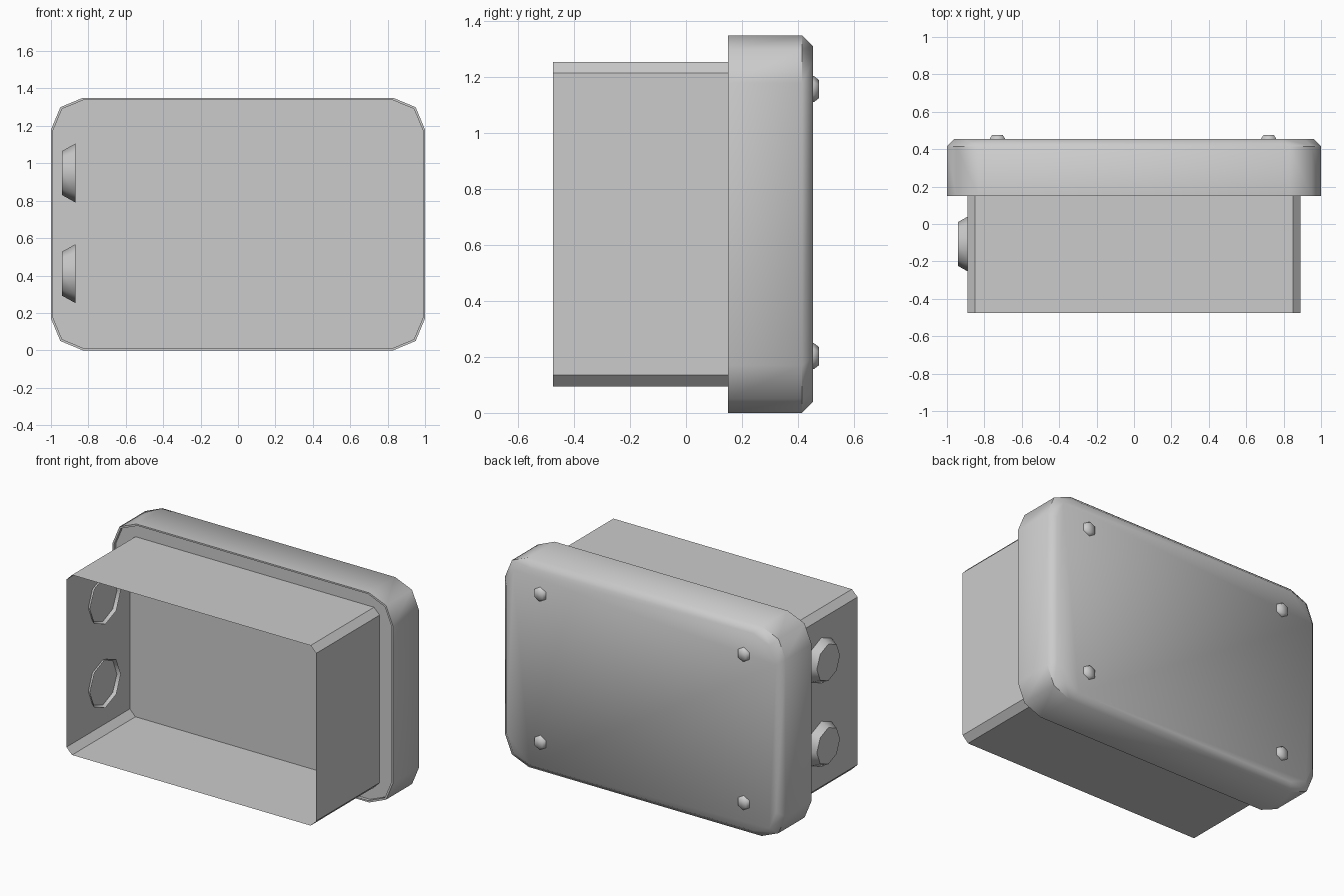
import bpy, bmesh
from math import sin, cos, pi, radians

if "Cube" in bpy.data.objects:
    bpy.data.objects.remove(bpy.data.objects["Cube"])

MID_Z = 0.675


def loft(name, rings, cap_start=True, cap_end=True, smooth=None):
    """Join matching rings of points into one skin, with optional end caps."""
    bm = bmesh.new()
    loops = [[bm.verts.new(p) for p in ring] for ring in rings]
    n = len(loops[0])
    for a, b in zip(loops, loops[1:]):
        for i in range(n):
            j = (i + 1) % n
            bm.faces.new((a[i], a[j], b[j], b[i]))
    if cap_start:
        bm.faces.new(loops[0][::-1])
    if cap_end:
        bm.faces.new(loops[-1])
    bmesh.ops.recalc_face_normals(bm, faces=bm.faces[:])
    mesh = bpy.data.meshes.new(name)
    bm.to_mesh(mesh)
    bm.free()
    ob = bpy.data.objects.new(name, mesh)
    bpy.context.collection.objects.link(ob)
    if smooth:
        bpy.ops.object.select_all(action='DESELECT')
        bpy.context.view_layer.objects.active = ob
        ob.select_set(True)
        bpy.ops.object.shade_smooth_by_angle(angle=radians(smooth))
    return ob


def outline(corner, y, inset=0.0):
    """Mirror one corner profile (x, height above middle) into a full ring."""
    hx = max(p[0] for p in corner)
    hz = max(p[1] for p in corner)
    c = [(x * (1 - inset / hx), z * (1 - inset / hz)) for x, z in corner]
    pts = c + [(-x, z) for x, z in c[::-1]]
    pts += [(-x, -z) for x, z in c] + [(x, -z) for x, z in c[::-1]]
    return [(x, y, MID_Z + z) for x, z in pts]


def circle(n, r):
    return [(r * sin(2 * pi * i / n), r * cos(2 * pi * i / n)) for i in range(n)]


# Cover: chamfered lid with a shallow lip around its back
lid = [(1.0, 0.505), (0.95, 0.625), (0.83, 0.675)]
loft("cover", [outline(lid, 0.17, 0.01), outline(lid, 0.15, 0.01),
               outline(lid, 0.15), outline(lid, 0.415),
               outline(lid, 0.455, 0.04)], smooth=50)

# Open thin-walled box behind the cover
wall = [(0.89, 0.54), (0.85, 0.58)]
loft("box_body", [outline(wall, -0.475), outline(wall, 0.17)], False, False)

# Knockouts on the left wall, hollow on the inside
for i, z in enumerate((0.41, 0.948)):
    rings = [[(x, -0.107 + a, z + b) for a, b in circle(8, r)]
             for x, r in ((-0.87, 0.157), (-0.94, 0.118))]
    loft(f"knockout_{i + 1}", rings, cap_start=False, smooth=50)

# Cover screws
for i, (x, z) in enumerate((x, z) for x in (-0.73, 0.72) for z in (0.203, 1.158)):
    rings = [[(x + a, y, z + b) for a, b in circle(6, r)]
             for y, r in ((0.45, 0.047), (0.458, 0.046), (0.475, 0.033))]
    loft(f"screw_{i + 1}", rings, smooth=65)
